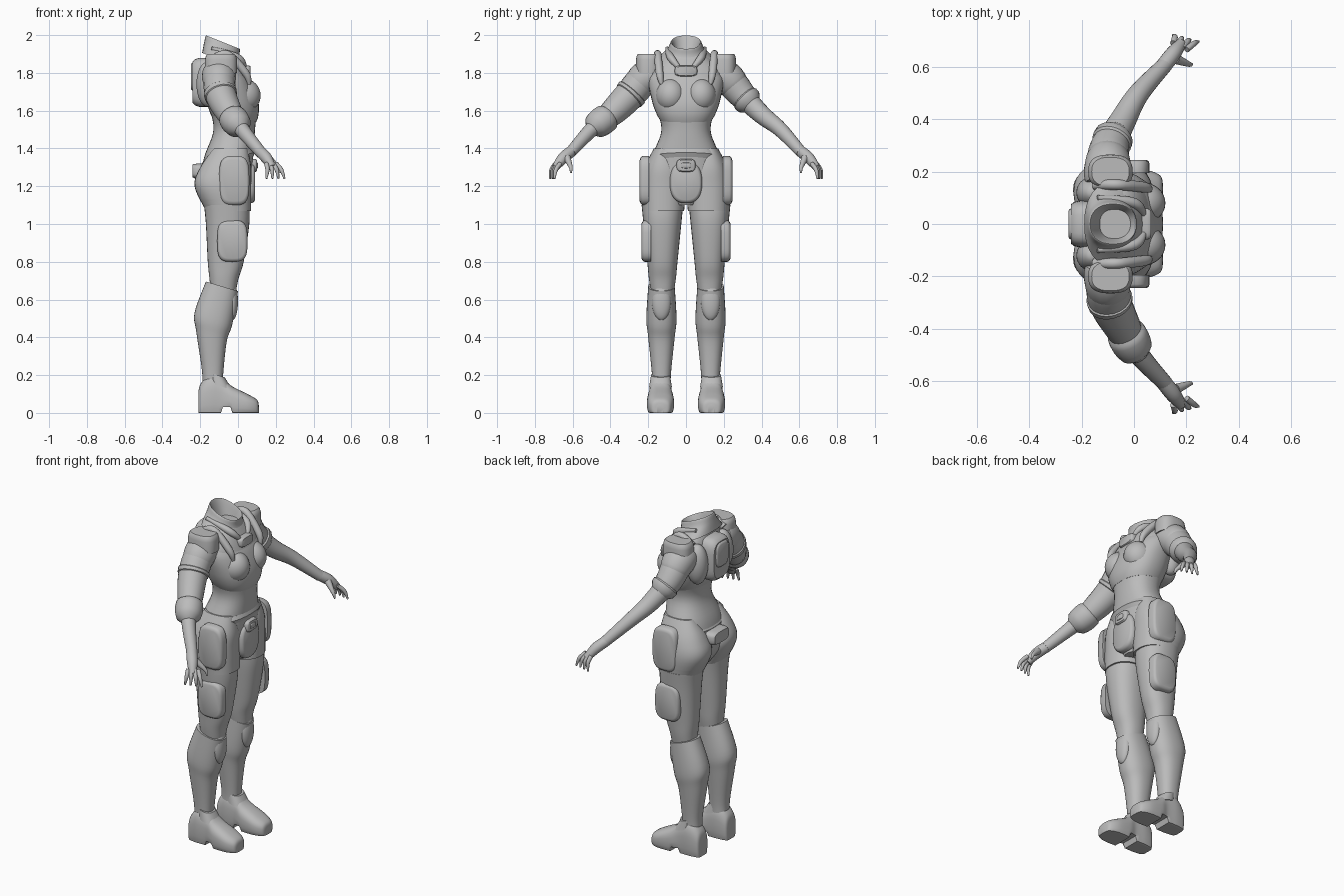
import bpy, bmesh, math
from mathutils import Vector

cube = bpy.data.objects.get("Cube")
if cube:
    bpy.data.objects.remove(cube, do_unlink=True)

grey = bpy.data.materials.new("plain grey")
grey.use_nodes = True
grey.diffuse_color = (0.5, 0.5, 0.5, 1)
grey.node_tree.nodes["Principled BSDF"].inputs["Base Color"].default_value = grey.diffuse_color

STEPS = 6
AXES = [Vector((1, 0, 0)), Vector((0, 1, 0)), Vector((0, 0, 1))]


def smooth_rows(rows):
    """Catmull-Rom interpolation of rows of numbers."""
    out = []
    last = len(rows) - 1
    for i in range(last):
        neighbours = zip(rows[max(i - 1, 0)], rows[i], rows[i + 1], rows[min(i + 2, last)])
        neighbours = list(neighbours)
        for k in range(STEPS):
            t = k / STEPS
            row = []
            for before, start, end, after in neighbours:
                slope_in = (end - before) / 2
                slope_out = (after - start) / 2
                rise = end - start
                curve = 3 * rise - 2 * slope_in - slope_out
                twist = slope_in + slope_out - 2 * rise
                row.append(start + t * (slope_in + t * (curve + t * twist)))
            out.append(row)
    return out + [list(rows[-1])]


def oval(centre, u, v, power=2.3, count=32):
    """Superellipse ring spanned by two half-axis vectors."""
    ring = []
    for i in range(count):
        angle = 2 * math.pi * i / count
        c, s = math.cos(angle), math.sin(angle)
        across = math.copysign(abs(c) ** (2 / power), c)
        along = math.copysign(abs(s) ** (2 / power), s)
        ring.append(Vector(centre) + u * across + v * along)
    return ring


def skin(name, rings, side=1):
    """Closed smooth surface through rings, mirrored when side is negative."""
    bm = bmesh.new()
    loops = [[bm.verts.new((p.x, p.y * side, p.z)) for p in ring] for ring in rings]
    for low, high in zip(loops, loops[1:]):
        for i in range(len(low)):
            bm.faces.new((low[i - 1], low[i], high[i], high[i - 1]))
    bm.faces.new(loops[0])
    bm.faces.new(loops[-1])
    bmesh.ops.recalc_face_normals(bm, faces=bm.faces)
    mesh = bpy.data.meshes.new(name)
    bm.to_mesh(mesh)
    bm.free()
    mesh.materials.append(grey)
    part = bpy.data.objects.new(name, mesh)
    bpy.context.collection.objects.link(part)
    bpy.ops.object.select_all(action="DESELECT")
    part.select_set(True)
    bpy.context.view_layer.objects.active = part
    bpy.ops.object.shade_smooth_by_angle(angle=math.radians(40))


def puff(index, count):
    """Rounded swelling that fades out at both ends of a shell."""
    return max(math.sin(math.pi * index / (count - 1)), 0) ** 0.3


def column(name, rows, side=1, y=0, slope=0):
    """Upright form from rows of height, back, front and half width."""
    rings = []
    for z, back, front, width in rows:
        half = (front - back) / 2
        rings.append(oval((back + half, y, z), Vector((half, 0, slope * half)), AXES[1] * width))
    skin(name, rings, side)


def shell(name, rows, low, high, grow, side=1, y=0, slope=0):
    """Thin layer over a height range of a column."""
    rows = [row for row in rows if low <= row[0] <= high]
    layer = []
    for i, (z, back, front, width) in enumerate(rows):
        extra = grow * puff(i, len(rows))
        layer.append((z, back - extra, front + extra, width + extra))
    column(name, layer, side, y, slope)


def tube(name, rows, side=1, grow=0):
    """Round form along rows of x, y, z and radius."""
    points = [Vector(row[:3]) for row in rows]
    rings = []
    for i, point in enumerate(points):
        heading = points[min(i + 1, len(points) - 1)] - points[max(i - 1, 0)]
        u = heading.cross(AXES[1]).normalized()
        v = heading.cross(u).normalized()
        radius = rows[i][3] + grow * puff(i, len(rows))
        rings.append(oval(point, u * radius, v * radius, 2, 20))
    skin(name, rings, side)


def plate(name, centre, size, axis, side=1, power=3.5):
    """Rounded plate whose outer rim faces along an axis."""
    u, v = [AXES[k] * size[k] / 2 for k in range(3) if k != axis]
    normal = AXES[axis] * size[axis] * math.copysign(1, centre[axis])
    rings = []
    for offset, scale in ((-0.5, 1), (0.2, 1), (0.4, 0.94), (0.5, 0.84)):
        rings.append(oval(Vector(centre) + normal * offset, u * scale, v * scale, power))
    skin(name, rings, side)


def blob(name, centre, radii, side=1):
    """Ellipsoid."""
    rings = []
    for i in range(1, 16):
        angle = math.pi * i / 16
        middle = Vector(centre) + AXES[2] * radii[2] * math.cos(angle)
        rings.append(oval(middle, AXES[0] * radii[0] * math.sin(angle),
                          AXES[1] * radii[1] * math.sin(angle), 2))
    skin(name, rings, side)


# Torso, breastplate and belt
torso = smooth_rows([(1.1, -.15, .05, .06), (1.2, -.2, .07, .18), (1.35, -.18, .08, .18),
                     (1.5, -.13, .09, .13), (1.65, -.16, .1, .17), (1.8, -.18, .05, .19),
                     (1.9, -.16, 0, .1)])
column("torso", torso)
shell("breastplate", torso, 1.53, 1.82, .01, slope=-.1)
shell("belt", torso, 1.3, 1.38, .01, slope=.2)
plate("breastplate_tab", (.04, 0, 1.81), (.05, .12, .06), axis=0)

# Collar rises to the back and turns inward into a neck bowl
collar = smooth_rows([(1.86, -.19, .04, .16), (1.92, -.18, .01, .1), (1.96, -.17, .01, .08),
                      (1.95, -.16, 0, .07), (1.88, -.13, -.04, .05)])
column("collar", collar, slope=-.4)

# Backpack and pelvis plates
plate("backpack", (-.18, 0, 1.75), (.12, .18, .26), axis=0)
plate("backpack_panel", (-.23, 0, 1.78), (.04, .12, .15), axis=0)
plate("rear_pouch", (-.2, 0, 1.28), (.08, .16, .08), axis=0)
plate("groin_plate", (.06, 0, 1.22), (.06, .17, .22), axis=0, power=2.5)
plate("buckle", (.08, 0, 1.31), (.04, .1, .07), axis=0)
plate("buckle_inset", (.1, 0, 1.31), (.01, .05, .03), axis=0)

thigh = smooth_rows([(.58, -.14, -.02, .05), (.7, -.15, 0, .07), (.8, -.16, .03, .08),
                     (1, -.17, .06, .1), (1.1, -.18, .06, .11)])
shorts = smooth_rows([(1.07, -.17, .07, .11), (1.2, -.23, .07, .12), (1.3, -.2, .07, .1),
                      (1.4, -.13, .05, .05)])
boot = smooth_rows([(.1, -.19, -.08, .05), (.2, -.19, -.08, .05), (.4, -.22, -.06, .07),
                    (.5, -.23, -.03, .08), (.67, -.17, 0, .07)])
cuff = smooth_rows([(.14, -.15, -.03, .06), (.2, -.15, -.07, .05)])
shoe = smooth_rows([(-.21, .03, .1), (-.2, .05, .15), (-.15, .06, .2), (-.08, .06, .18),
                    (-.03, .07, .14), (.05, .07, .1), (.1, .05, .07), (.11, .02, .04)])
arm = smooth_rows([(-.1, .15, 1.8, .07), (-.1, .22, 1.77, .07), (-.09, .3, 1.68, .06),
                   (-.04, .4, 1.58, .05), (.02, .5, 1.5, .04), (.12, .61, 1.38, .03)])
palm = smooth_rows([(.11, .6, 1.39, .03), (.15, .65, 1.35, .03), (.18, .69, 1.3, .02)])
thumb = smooth_rows([(.16, .63, 1.35, .02), (.21, .61, 1.3, .01), (.22, .61, 1.27, .005)])
strap = smooth_rows([(-.15, .15, 1.86, .02), (-.06, .15, 1.9, .02), (.04, .14, 1.8, .02),
                     (.06, .13, 1.74, .01)])
lapel = smooth_rows([(-.14, .1, 1.93, .01), (0, .08, 1.88, .02), (.04, .03, 1.82, .01)])

for side in (1, -1):
    # Chest and back
    blob("chest_cup", (.03, .08, 1.68), (.09, .08, .09), side)
    blob("backpack_pod", (-.16, .12, 1.74), (.06, .06, .12), side)
    tube("shoulder_strap", strap, side)
    tube("collar_lapel", lapel, side)

    # Leg with shorts, plates and boot
    column("thigh", thigh, side, y=.125)
    column("hip_shorts", shorts, side, y=.12)
    shell("hip_hem_band", shorts, 1.09, 1.15, .01, side, y=.12)
    plate("hip_plate", (-.02, .22, 1.23), (.16, .05, .26), 1, side)
    plate("thigh_pad", (-.03, .21, .91), (.16, .05, .22), 1, side)
    blob("knee_guard", (-.03, .13, .59), (.03, .05, .1), side)
    column("boot_shaft", boot, side, y=.13, slope=-.3)
    column("ankle_cuff", cuff, side, y=.135, slope=-.3)

    # Shoe with a flat sole and a raised arch
    rings = []
    for x, width, top in shoe:
        ring = oval((x, .135, top * .4), AXES[1] * width, AXES[2] * top * .6, 2.7)
        sole = .03 if abs(x + .06) < .03 else 0
        for point in ring:
            point.z = max(point.z, sole)
        rings.append(ring)
    skin("shoe", rings, side)

    # Arm, shoulder armour and hand
    tube("arm", arm, side)
    tube("shoulder_pad", arm[:STEPS + 5], side, grow=.02)
    plate("shoulder_cap", (-.09, .2, 1.85), (.17, .13, .1), 2, side, power=2.6)
    tube("palm", palm, side)
    tube("thumb", thumb, side)
    for i in range(4):
        base = Vector((.15 + .017 * i, .69 - .008 * i, 1.32))
        tip = Vector((.15 + .032 * i, .72 - .008 * i, 1.24))
        knuckle = (base + tip) / 2 + Vector((.006, .008, .006))
        finger = [(*base, .012), (*knuckle, .011), (*tip, .005)]
        tube("finger", smooth_rows(finger), side)

# Short sleeve on the left, long rolled sleeve on the right
tube("short_sleeve", arm[STEPS:15], grow=.015)
tube("sleeve_cuff", arm[12:16], grow=.02)
plate("sleeve_clasp", (-.07, .32, 1.72), (.03, .05, .03), 2)
tube("long_sleeve", arm[STEPS:22], -1, grow=.022)
tube("sleeve_band", arm[10:14], -1, grow=.028)
tube("rolled_cuff", arm[18:25], -1, grow=.032)
